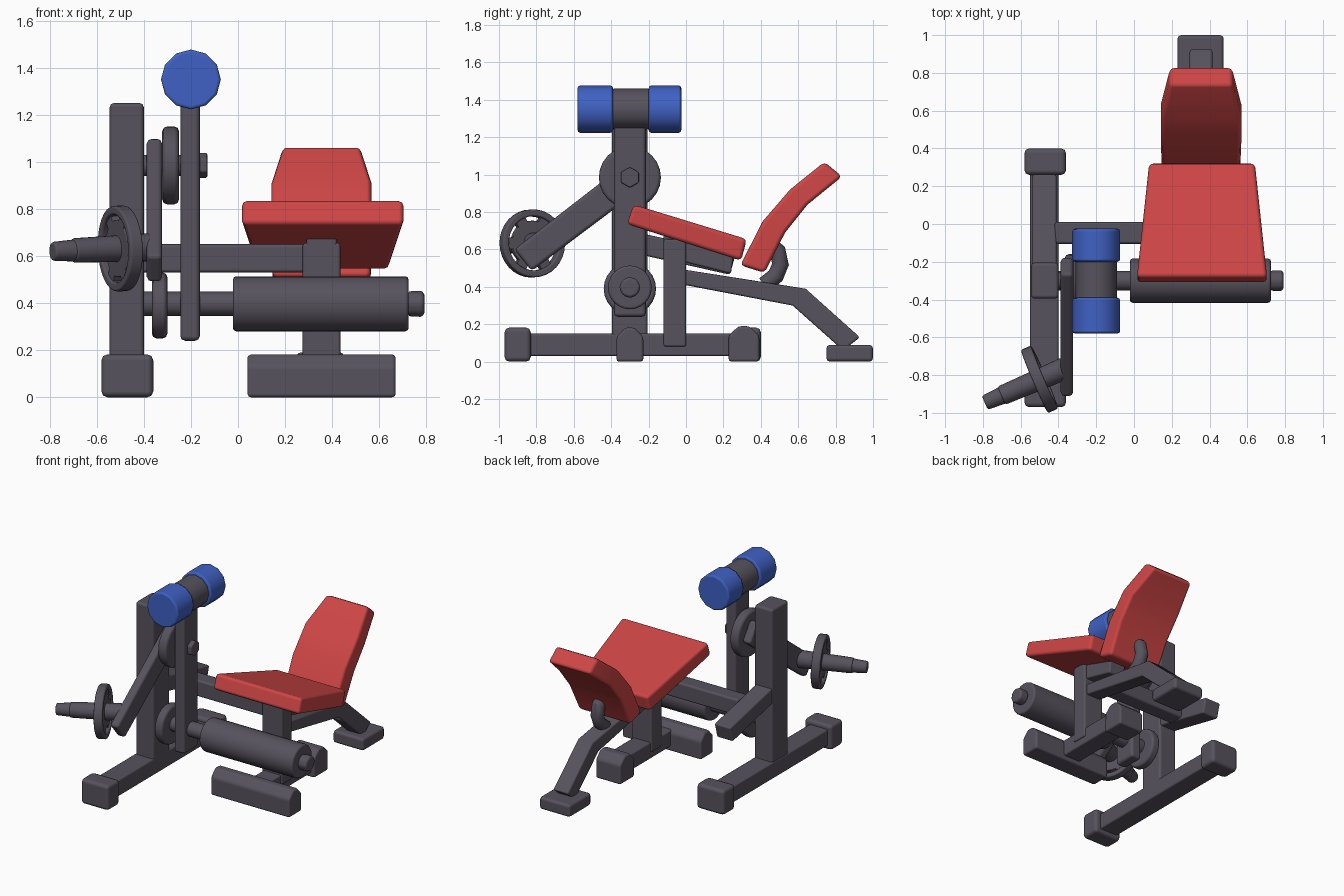
import bpy, bmesh, math
from mathutils import Vector, Matrix

if "Cube" in bpy.data.objects:
    bpy.data.objects.remove(bpy.data.objects["Cube"])


def material(name, rgb):
    m = bpy.data.materials.new(name)
    m.diffuse_color = (*rgb, 1)
    m.use_nodes = True
    m.node_tree.nodes["Principled BSDF"].inputs["Base Color"].default_value = m.diffuse_color
    return m


GREY = material("dark grey steel", (0.095, 0.085, 0.11))
RED = material("red padding", (0.62, 0.06, 0.06))
BLUE = material("blue foam", (0.05, 0.12, 0.55))


def finish(name, bm, mat, bevel=0.012, matrix=None):
    bmesh.ops.recalc_face_normals(bm, faces=bm.faces)
    me = bpy.data.meshes.new(name)
    bm.to_mesh(me)
    bm.free()
    ob = bpy.data.objects.new(name, me)
    bpy.context.collection.objects.link(ob)
    me.materials.append(mat)
    if matrix:
        ob.matrix_world = matrix
    bpy.ops.object.select_all(action='DESELECT')
    ob.select_set(True)
    bpy.context.view_layer.objects.active = ob
    bpy.ops.object.shade_smooth_by_angle(angle=math.radians(35))
    if bevel:
        b = ob.modifiers.new("bevel", 'BEVEL')
        b.width, b.segments = bevel, 2
        b.limit_method, b.angle_limit = 'ANGLE', math.radians(40)
        b.harden_normals = True
    return ob


def loft(name, rings, mat, bevel=0.012, closed=False):
    """Skin equal-length rings of points, capping the ends unless closed."""
    bm = bmesh.new()
    vs = [[bm.verts.new(p) for p in r] for r in rings]
    n = len(vs[0])
    pairs = list(zip(vs, vs[1:])) + ([(vs[-1], vs[0])] if closed else [])
    for a, b in pairs:
        for i in range(n):
            bm.faces.new((a[i], a[(i + 1) % n], b[(i + 1) % n], b[i]))
    if not closed:
        bm.faces.new(vs[0])
        bm.faces.new(vs[-1])
    return finish(name, bm, mat, bevel)


def prism(name, x0, x1, pts, mat=GREY, bevel=0.012):
    """Side profile (y, z) extruded along x."""
    return loft(name, [[(x, y, z) for y, z in pts] for x in (x0, x1)], mat, bevel)


def box(name, x0, x1, y0, y1, z0, z1, bevel=0.012):
    return prism(name, x0, x1, [(y0, z0), (y1, z0), (y1, z1), (y0, z1)], GREY, bevel)


def cyl(name, p0, p1, r, mat=GREY, sides=24, bevel=0.01, r2=None):
    p0, p1 = Vector(p0), Vector(p1)
    d = p1 - p0
    bm = bmesh.new()
    bmesh.ops.create_cone(bm, cap_ends=True, segments=sides, radius1=r,
                          radius2=r if r2 is None else r2, depth=d.length)
    m = Matrix.Translation((p0 + p1) / 2) @ d.to_track_quat('Z', 'Y').to_matrix().to_4x4()
    return finish(name, bm, mat, bevel, m)


def xcyl(name, x0, x1, z, r, **k):
    return cyl(name, (x0, -0.30, z), (x1, -0.30, z), r, **k)


def peak(y, w, h):
    """Foot profile with a chamfered crown."""
    return [(y - w, 0), (y + w, 0), (y + w, h - 0.05), (y + w * 0.35, h),
            (y - w * 0.35, h), (y - w, h - 0.05)]


# left frame: base, feet, upright and sloping brace
box("left_base_beam", -0.55, -0.40, -0.90, 0.33, 0.03, 0.15)
for tag, y in (("front", -0.90), ("rear", 0.33)):
    box(f"left_{tag}_foot", -0.58, -0.36, y - 0.07, y + 0.07, 0, 0.182, 0.025)
box("left_upright", -0.545, -0.40, -0.395, -0.205, 0.05, 1.25, 0.018)
prism("rear_brace", -0.54, -0.41, [(-0.30, 0.585), (0.235, 0.465), (0.265, 0.575), (-0.30, 0.70)])

# right frame: base, feet, seat post, cross beam, rear leg
box("right_base_beam", 0.285, 0.425, -0.30, 0.31, 0.03, 0.15)
prism("right_front_foot", 0.04, 0.67, peak(-0.30, 0.072, 0.182), bevel=0.015)
prism("right_rear_foot", 0.25, 0.45, peak(0.31, 0.082, 0.19), bevel=0.015)
box("seat_post", 0.275, 0.435, -0.12, 0.0, 0.08, 0.655)
box("cross_beam", -0.42, 0.35, -0.105, 0.01, 0.53, 0.65, 0.015)
prism("rear_leg", 0.295, 0.415, [(-0.06, 0.50), (0.64, 0.39), (0.93, 0.13),
                                 (0.84, 0.06), (0.57, 0.30), (-0.06, 0.42)])
box("rear_leg_foot", 0.23, 0.475, 0.75, 1.0, 0, 0.09, 0.02)
# support joining seat underside to the frame
prism("seat_support", 0.29, 0.42, [(-0.12, 0.56), (0.24, 0.47), (0.26, 0.60), (-0.12, 0.70)])

# seat: tapering pad
CX = 0.36
seat = []
for f, (yt, zt), (yb, zb) in ((0.345, (-0.28, 0.84), (-0.315, 0.735)),
                              (0.28, (0.325, 0.655), (0.295, 0.54))):
    seat.append([(CX - f, yt, zt), (CX + f, yt, zt), (CX + f, yb, zb), (CX - f, yb, zb)])
loft("seat", seat, RED, 0.022)

# backrest: curved pad narrowing at the top
BX = 0.355
back = []
for w, (y0, z0), (y1, z1) in ((0.208, (0.29, 0.515), (0.42, 0.475)),
                              (0.213, (0.41, 0.75), (0.53, 0.69)),
                              (0.213, (0.556, 0.92), (0.65, 0.84)),
                              (0.165, (0.74, 1.068), (0.835, 0.99))):
    back.append([(BX - w, y0, z0), (BX + w, y0, z0), (BX + w, y1, z1), (BX - w, y1, z1)])
loft("backrest", back, RED, 0.022)

# bent bracket behind the backrest
rings = []
path = [(0.44, 0.63), (0.49, 0.59), (0.505, 0.52), (0.48, 0.46), (0.42, 0.41)]
for i, (y, z) in enumerate(path):
    a, b = path[max(i - 1, 0)], path[min(i + 1, len(path) - 1)]
    n = Vector((0, a[1] - b[1], b[0] - a[0])).normalized()
    rings.append([Vector((BX, y, z)) + 0.045 * (Vector((1, 0, 0)) * math.cos(t) + n * math.sin(t))
                  for t in (math.tau * k / 12 for k in range(12))])
loft("backrest_bracket", rings, GREY, 0)

# swinging lever with foam roller on top
box("lever", -0.245, -0.162, -0.385, -0.215, 0.24, 1.33, 0.02)
C = (-0.2, 1.35)
for tag, y0, y1, r, mat in (("front_foam", -0.58, -0.39, 0.127, BLUE),
                            ("roller_core", -0.40, -0.19, 0.11, GREY),
                            ("rear_foam", -0.20, -0.025, 0.127, BLUE)):
    cyl(tag, (C[0], y0, C[1]), (C[0], y1, C[1]), r, mat, 12, 0.015)

# upper pivot
xcyl("upper_axle", -0.42, -0.16, 0.985, 0.045)
xcyl("upper_pivot_disc", -0.322, -0.25, 0.985, 0.166, bevel=0.022)
xcyl("upper_pivot_nut", -0.17, -0.13, 0.985, 0.055, sides=6, bevel=0.008)

# lower pivot and shin roller
xcyl("lower_axle", -0.42, 0.0, 0.397, 0.052)
xcyl("lower_pivot_disc", -0.366, -0.30, 0.39, 0.14, bevel=0.02)
xcyl("shin_roller", -0.022, 0.725, 0.397, 0.117, bevel=0.015)
xcyl("shin_roller_nut", 0.72, 0.792, 0.397, 0.058, sides=8, bevel=0.018)

# weight arm
prism("weight_arm", -0.388, -0.322, [(-0.918, 0.60), (-0.825, 0.485),
                                     (-0.172, 0.975), (-0.265, 1.105)], bevel=0.02)

# weight peg and spoked plate, on a slightly turned axis
HUB = Vector((-0.50, -0.822, 0.632))
AX = Vector((-0.93, -0.40, -0.04)).normalized()
cyl("weight_peg", HUB - AX * 0.15, HUB + AX * 0.22, 0.06, r2=0.052)
cyl("weight_peg_tip", HUB + AX * 0.21, HUB + AX * 0.315, 0.047, r2=0.04)
U = AX.cross(Vector((0, 0, 1))).normalized()
V = AX.cross(U)


def radial(t):
    return U * math.cos(t) + V * math.sin(t)


loft("plate_rim", [[HUB + radial(math.tau * k / 32) * r + AX * h
                    for r, h in ((0.145, -0.03), (0.182, -0.03), (0.182, 0.03), (0.145, 0.03))]
                   for k in range(32)], GREY, 0.01, closed=True)
cyl("plate_web", HUB - AX * 0.018, HUB + AX * 0.018, 0.122, bevel=0.006)
for k in range(6):
    t = math.tau * k / 6
    s = radial(t + math.pi / 2) * 0.03
    loft(f"plate_spoke_{k + 1}", [[HUB + radial(t) * r + s * a + AX * h
                                   for a, h in ((-1, -0.018), (1, -0.018), (1, 0.018), (-1, 0.018))]
                                  for r in (0.10, 0.155)], GREY, 0)
